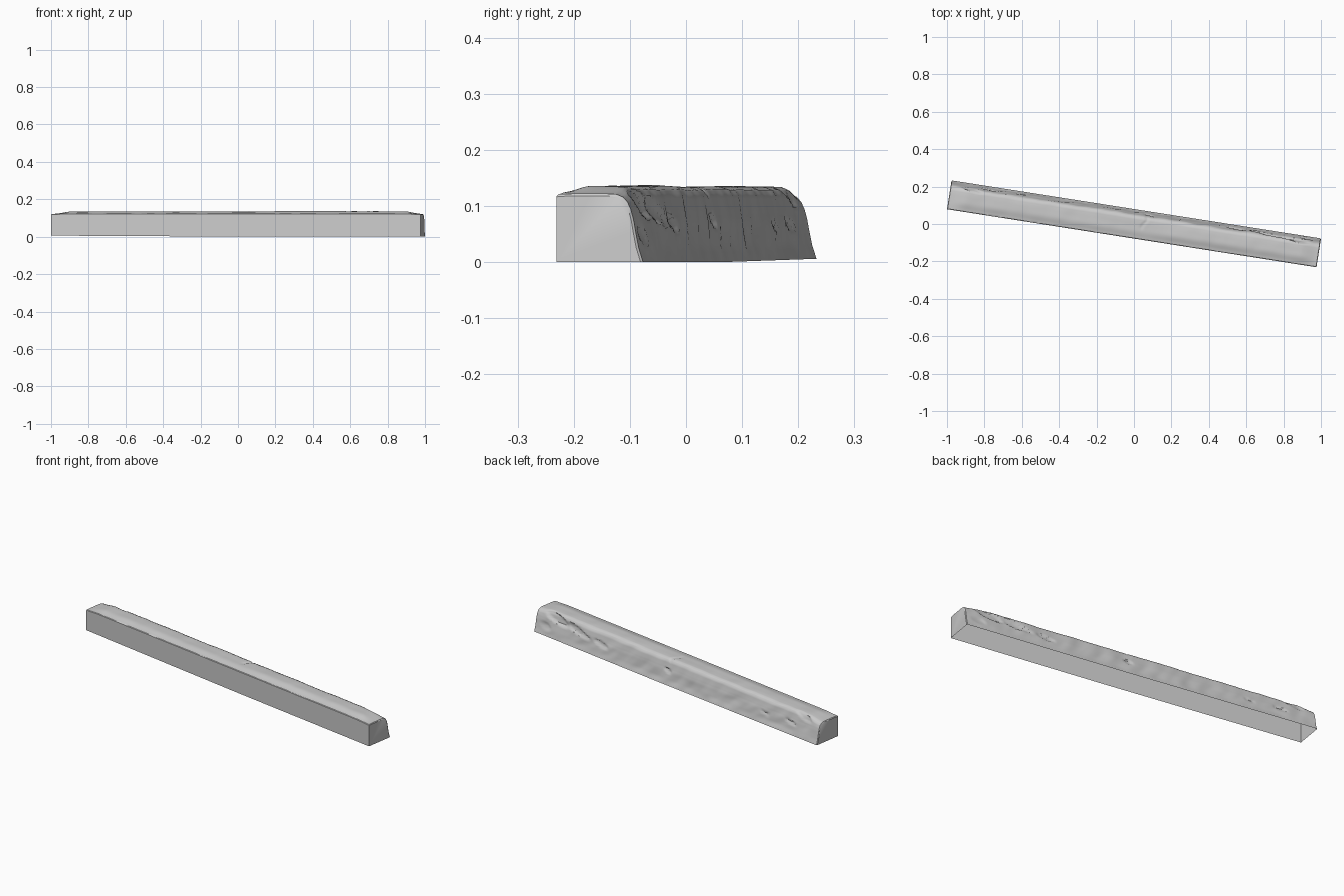
import bpy, bmesh, math
from mathutils import Vector, noise

if "Cube" in bpy.data.objects:
    bpy.data.objects.remove(bpy.data.objects["Cube"], do_unlink=True)

ANGLE = math.radians(-8.92)      # the kerb lies slightly askew
STATIONS = 260

stone = bpy.data.materials.new("Grey stone")
stone.use_nodes = True
GREY = (0.6, 0.6, 0.6, 1)
stone.diffuse_color = GREY
stone.node_tree.nodes["Principled BSDF"].inputs["Base Color"].default_value = GREY

# Cross-section from the front foot, over the top, down the worn back (depth, height)
KEYS = [(0, 0), (0, .118), (.003, .121), (.03, .122), (.06, .122), (.09, .122),
        (.108, .121), (.12, .116), (.128, .107), (.134, .094), (.139, .075),
        (.143, .052), (.148, .026), (.156, 0)]
profile = []
for i, (a, b) in enumerate(zip(KEYS, KEYS[1:])):
    n = 1 if i < 2 else 3
    profile += [Vector(a).lerp(Vector(b), k / n) for k in range(n)]
profile.append(Vector(KEYS[-1]))

# Broken spots on the back: position, height, half length, half height, depth
CHIPS = [(.86, .100, .10, .018, .010), (.70, .085, .10, .016, .008),
         (.54, .070, .06, .014, .006), (.93, .05, .05, .02, .005),
         (.07, .075, .03, .012, .006), (-.62, .06, .04, .008, .004),
         (-.80, .065, .05, .010, .005), (-.88, .110, .07, .012, .006)]


def smooth(t):
    t = max(0.0, min(1.0, t))
    return t * t * (3 - 2 * t)


def surface_point(u, p):
    """Weathered position of one profile point at length u."""
    v, z = p
    fade = smooth((1 - abs(u)) / .10)
    back = smooth((v - .085) / .045) * smooth(z / .03)
    top = smooth(v / .05) * smooth((z - .085) / .03)
    # gentle crown and long swells on the top
    swell = noise.noise(Vector((u * 3.5, v * 9, 2)))
    fine = noise.noise(Vector((u * 14, v * 14, 5)))
    dz = top * fade * (.009 + .003 * swell + .0015 * fine)
    if z > .1:
        dz += .004 * fade
    # upright ridges on the back
    ridge = noise.noise(Vector((u * 16 + z * 14, z * 16, 9)))
    wave = noise.noise(Vector((u * 5, z * 8, 14)))
    dv = back * fade * (.004 * ridge + .004 * wave)
    for cu, cz, ru, rz, depth in CHIPS:
        d = math.hypot((u - cu) / ru, (z - cz - .15 * (u - cu)) / rz)
        dv -= back * fade * depth * smooth((1 - d) * 2.5)
    # crack running part way across the top
    crack = abs(u - .055 - .012 * math.sin(v * 70))
    dz -= .004 * smooth(1 - crack / .011) * smooth((v - .05) / .02) * top
    base = .006 * max(0, min(1, (.1 - u) / 1.1))
    z = z + dz
    return u, v - .077 + dv, base + z * (1 - base / .125)


bm = bmesh.new()
rows = []
for i in range(STATIONS + 1):
    u = -1 + 2 * i / STATIONS
    rows.append([bm.verts.new(surface_point(u, p)) for p in profile])
for a, b in zip(rows, rows[1:]):
    for j in range(len(profile) - 1):
        bm.faces.new((a[j], b[j], b[j + 1], a[j + 1]))

# Flat ends with a narrow softened rim; the underside stays open
for row, s in ((rows[0], -1), (rows[-1], 1)):
    centre = Vector((0, .072, .06))
    rim = []
    for v in row:
        x, y, z = v.co
        y2 = max(-.077, y - .004 * smooth((y + .077) / .1))
        z2 = z - .004 * smooth((z - .08) / .03)
        v.co.x = s * .997
        rim.append(bm.verts.new((s * 1.0, y2, z2)))
    for j in range(len(row) - 1):
        f = (row[j], row[j + 1], rim[j + 1], rim[j])
        bm.faces.new(f if s < 0 else f[::-1])
    bm.faces.new(rim if s < 0 else rim[::-1])

bmesh.ops.recalc_face_normals(bm, faces=bm.faces)
if sum(f.normal.z * f.calc_area() for f in bm.faces) < 0:
    bmesh.ops.reverse_faces(bm, faces=bm.faces)
mesh = bpy.data.meshes.new("kerb_stone")
bm.to_mesh(mesh)
bm.free()
mesh.materials.append(stone)

kerb = bpy.data.objects.new("kerb_stone", mesh)
bpy.context.collection.objects.link(kerb)
kerb.rotation_euler.z = ANGLE
bpy.context.view_layer.objects.active = kerb
kerb.select_set(True)
bpy.ops.object.shade_smooth_by_angle(angle=math.radians(35))
